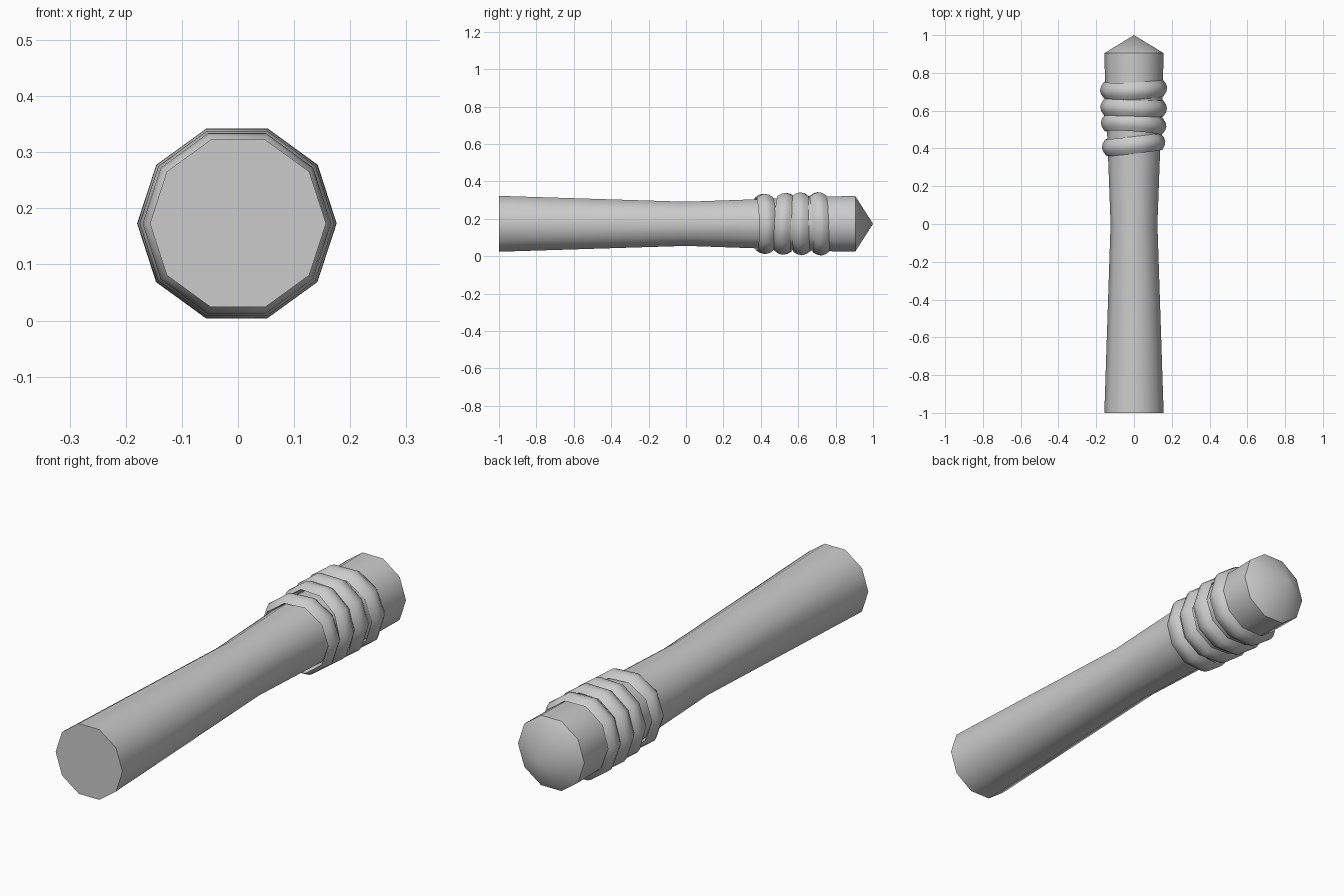
import bpy
import bmesh
from math import cos, sin, pi, radians
from mathutils import Matrix, Vector

cube = bpy.data.objects.get("Cube")
if cube:
    bpy.data.objects.remove(cube, do_unlink=True)

SIDES = 10
AXIS_Z = 0.173

grey = bpy.data.materials.new("plain grey")
grey.use_nodes = True
grey.diffuse_color = (0.6, 0.6, 0.6, 1)
grey.node_tree.nodes["Principled BSDF"].inputs["Base Color"].default_value = (0.6, 0.6, 0.6, 1)


def lathe(name, profile, matrix, closed=False):
    """Turn (y, radius) points around the y axis; a closed profile makes a ring."""
    bm = bmesh.new()
    loops = []
    for y, r in profile:
        loops.append([bm.verts.new((r * cos(2 * pi * i / SIDES), y, r * sin(2 * pi * i / SIDES)))
                      for i in range(SIDES)])
    pairs = list(zip(loops, loops[1:]))
    if closed:
        pairs.append((loops[-1], loops[0]))
    for a, b in pairs:
        for i in range(SIDES):
            j = (i + 1) % SIDES
            bm.faces.new((a[i], a[j], b[j], b[i]))
    if not closed:
        bm.faces.new(loops[0])
        # Pointed end
        tip = bm.verts.new((0, 1, 0))
        for i in range(SIDES):
            bm.faces.new((loops[-1][i], loops[-1][(i + 1) % SIDES], tip))
    bmesh.ops.recalc_face_normals(bm, faces=bm.faces)
    mesh = bpy.data.meshes.new(name)
    bm.to_mesh(mesh)
    bm.free()
    mesh.materials.append(grey)
    obj = bpy.data.objects.new(name, mesh)
    obj.matrix_world = matrix
    bpy.context.collection.objects.link(obj)
    bpy.ops.object.select_all(action="DESELECT")
    obj.select_set(True)
    bpy.context.view_layer.objects.active = obj
    bpy.ops.object.shade_smooth_by_angle(angle=radians(40))
    return obj


# Waisted shaft with a flat front and a pointed back
lathe("shaft", [(-1, 0.157), (0, 0.124), (0.38, 0.138), (0.76, 0.154), (0.905, 0.156)],
      Matrix.Translation((0, 0, AXIS_Z)))

# Wrapped bands: y, outer radius, tilt about z, tilt about x (degrees)
bands = [
    (0.42, 0.169, 6.5, 1),
    (0.527, 0.174, -4, -3.5),
    (0.615, 0.177, -1.5, 1.5),
    (0.714, 0.178, 2.5, 3.5),
]
for n, (y, r, tilt_z, tilt_x) in enumerate(bands, 1):
    section = [(-0.045, r - 0.022), (-0.022, r - 0.006), (0, r), (0.022, r - 0.006),
               (0.045, r - 0.022), (0.022, r - 0.033), (-0.022, r - 0.033)]
    place = (Matrix.Translation(Vector((-0.002, y, AXIS_Z)))
             @ Matrix.Rotation(radians(tilt_z), 4, "Z")
             @ Matrix.Rotation(radians(tilt_x), 4, "X"))
    lathe(f"band_{n}", section, place, closed=True)
